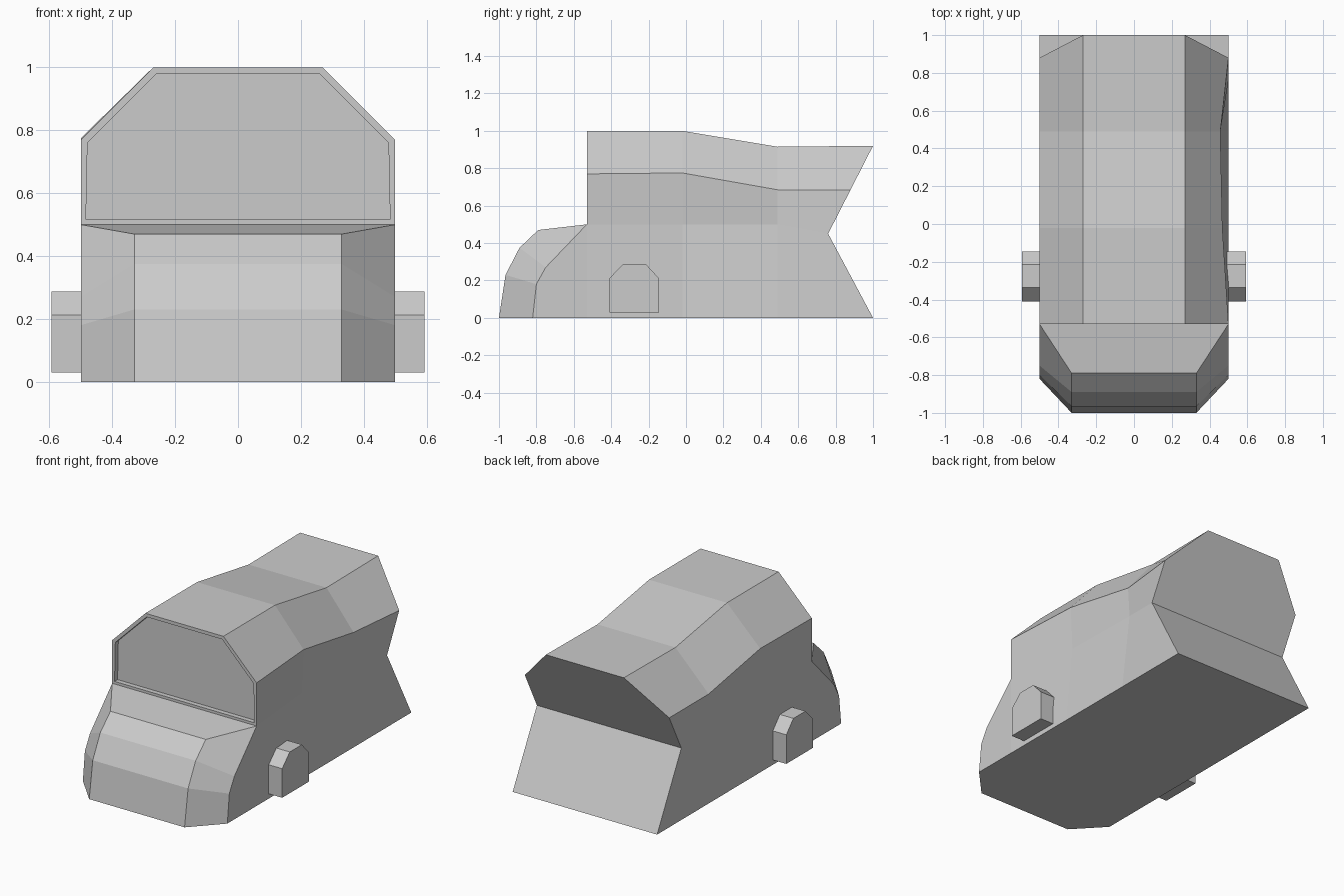
import bpy, bmesh
from mathutils import Vector

if "Cube" in bpy.data.objects:
    bpy.data.objects.remove(bpy.data.objects["Cube"])


def finish(bm, name):
    bmesh.ops.remove_doubles(bm, verts=bm.verts, dist=0.0005)
    bmesh.ops.recalc_face_normals(bm, faces=bm.faces)
    mesh = bpy.data.meshes.new(name)
    bm.to_mesh(mesh)
    bm.free()
    obj = bpy.data.objects.new(name, mesh)
    bpy.context.collection.objects.link(obj)
    return obj


def face(bm, points):
    return bm.faces.new([bm.verts.new(p) for p in points])


def section(yz, right_mid=0.5, right_shoulder=0.5):
    # Cross-section from left sill over the roof to right sill
    left = [(-x, y, z) for x, (y, z) in zip((0.5, 0.5, 0.5, 0.27), yz)]
    right = [(x, y, z) for x, (y, z) in
             zip((0.5, right_mid, right_shoulder, 0.27), yz)]
    return left + right[::-1]


bm = bmesh.new()

# Cabin and rear, the right flank being slightly dented
rings = [
    section([(-0.53, 0), (-0.53, 0.5), (-0.53, 0.77), (-0.53, 1.0)]),
    section([(-0.02, 0), (-0.02, 0.5), (-0.02, 0.775), (-0.02, 1.0)], 0.455, 0.468),
    section([(0.49, 0), (0.49, 0.5), (0.49, 0.685), (0.49, 0.915)], 0.445, 0.457),
    section([(1.0, 0), (0.76, 0.45), (0.88, 0.685), (1.0, 0.92)]),
]
for a, b in zip(rings, rings[1:]):
    for i in range(8):
        j = (i + 1) % 8
        face(bm, [a[i], a[j], b[j], b[i]])

# Tailgate and notched lower rear
back = rings[-1]
face(bm, back[1:7])
face(bm, [back[0], back[1], back[6], back[7]])

# Rounded bonnet with chamfered corners
nose = [(-1.0, 0), (-0.965, 0.23), (-0.89, 0.375), (-0.79, 0.47)]
cheek = [(-0.82, 0), (-0.80, 0.18), (-0.75, 0.27), (-0.53, 0.5)]
for i in range(3):
    n0, n1, c0, c1 = nose[i], nose[i + 1], cheek[i], cheek[i + 1]
    face(bm, [(-0.33, *n0), (0.33, *n0), (0.33, *n1), (-0.33, *n1)])
    for s in (-1, 1):
        face(bm, [(s * 0.33, *n0), (s * 0.5, *c0), (s * 0.5, *c1), (s * 0.33, *n1)])
face(bm, [(-0.33, *nose[3]), (0.33, *nose[3]), (0.5, *cheek[3]), (-0.5, *cheek[3])])
for s in (-1, 1):
    face(bm, [(s * 0.5, *p) for p in cheek + [(-0.53, 0)]])
face(bm, [(-0.33, -1, 0), (0.33, -1, 0), (0.5, -0.82, 0),
          (0.5, -0.53, 0), (-0.5, -0.53, 0), (-0.5, -0.82, 0)])

# Recessed windscreen
face(bm, rings[0][1:7])
bmesh.ops.remove_doubles(bm, verts=bm.verts, dist=0.0005)
bmesh.ops.recalc_face_normals(bm, faces=bm.faces)
screen = next(f for f in bm.faces
              if len(f.verts) == 6 and all(abs(v.co.y + 0.53) < 0.001 for v in f.verts))
bmesh.ops.inset_region(bm, faces=[screen], thickness=0.023)
glass = bmesh.ops.extrude_discrete_faces(bm, faces=[screen])["faces"][0]
bmesh.ops.translate(bm, verts=glass.verts, vec=(0, 0.03, 0))
finish(bm, "van_body")

# Blocky front wheels, one per side
outline = [(-0.41, 0.03), (-0.41, 0.212), (-0.335, 0.288),
           (-0.215, 0.288), (-0.145, 0.212), (-0.145, 0.03)]
for s, name in ((-1, "left_wheel"), (1, "right_wheel")):
    bm = bmesh.new()
    inner = face(bm, [(s * 0.46, y, z) for y, z in outline])
    ext = bmesh.ops.extrude_face_region(bm, geom=[inner], use_keep_orig=True)["geom"]
    bmesh.ops.translate(bm, vec=Vector((s * 0.133, 0, 0)),
                        verts=[g for g in ext if isinstance(g, bmesh.types.BMVert)])
    finish(bm, name)
